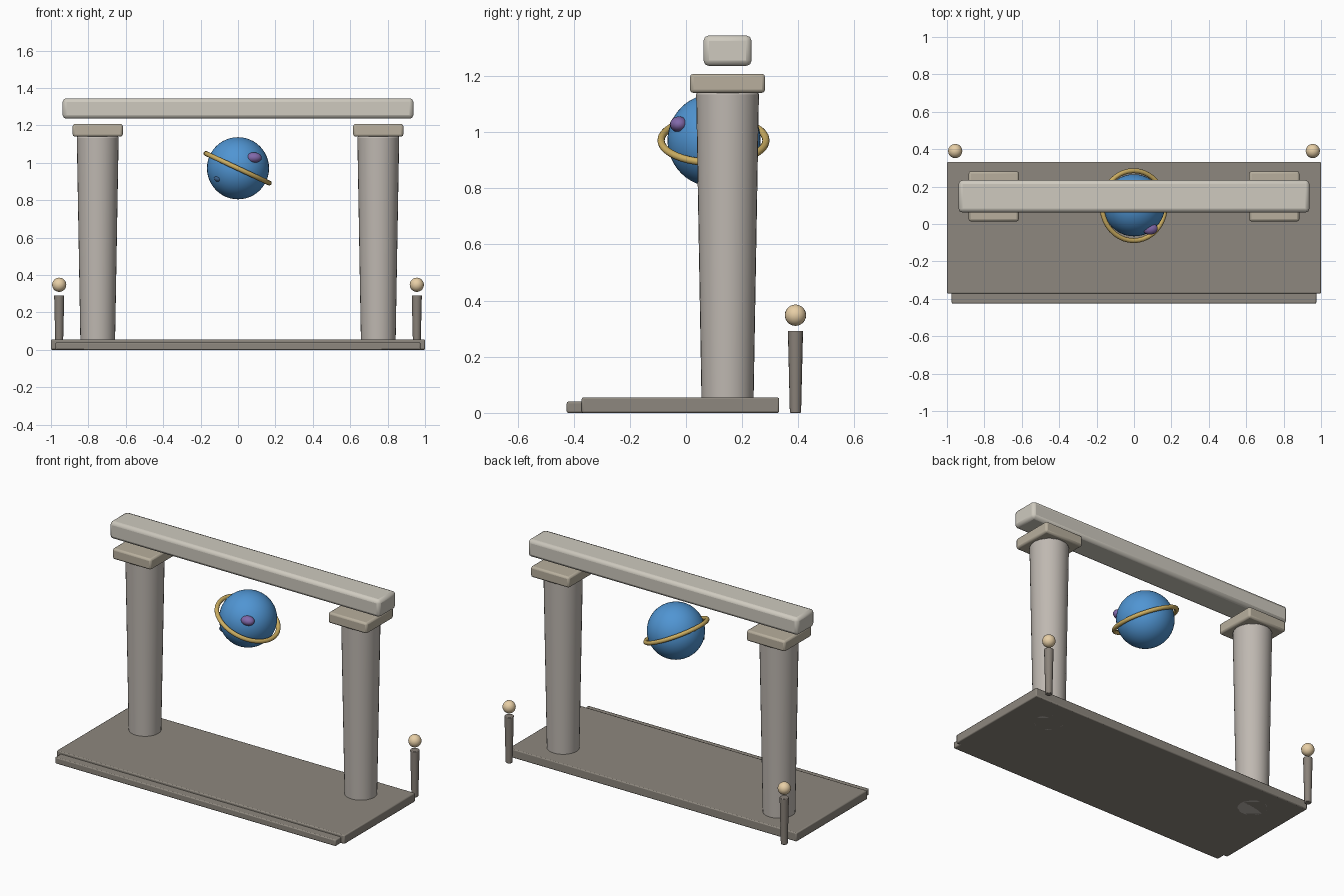
import bpy, math

if "Cube" in bpy.data.objects:
    bpy.data.objects.remove(bpy.data.objects["Cube"])


def material(name, rgb):
    m = bpy.data.materials.new(name)
    m.diffuse_color = (*rgb, 1)
    m.use_nodes = True
    m.node_tree.nodes["Principled BSDF"].inputs["Base Color"].default_value = m.diffuse_color
    return m


STONE = material("pale_stone", (0.62, 0.59, 0.52))
SHAFT = material("column_stone", (0.52, 0.48, 0.44))
CAP = material("cap_stone", (0.48, 0.43, 0.34))
FLOOR = material("floor_stone", (0.27, 0.245, 0.21))
POST = material("post_stone", (0.25, 0.22, 0.19))
GLOW = material("lamp_glow", (0.80, 0.62, 0.38))
BLUE = material("globe_blue", (0.08, 0.30, 0.65))
GOLD = material("ring_gold", (0.60, 0.42, 0.12))
PURPLE = material("spot_purple", (0.22, 0.14, 0.40))
NAVY = material("spot_navy", (0.05, 0.13, 0.28))


def finish(name, mat, bevel=0, segments=2):
    o = bpy.context.object
    o.name = name
    o.data.materials.append(mat)
    if bevel:
        b = o.modifiers.new("bevel", 'BEVEL')
        b.width, b.segments = bevel, segments
        b.limit_method, b.angle_limit = 'ANGLE', math.radians(40)
    bpy.ops.object.shade_smooth_by_angle(angle=math.radians(35))
    return o


def box(name, lo, hi, mat, bevel):
    bpy.ops.mesh.primitive_cube_add(size=1, location=[(a + b) / 2 for a, b in zip(lo, hi)])
    bpy.context.object.scale = [b - a for a, b in zip(lo, hi)]
    bpy.ops.object.transform_apply(location=False, rotation=False, scale=True)
    return finish(name, mat, bevel)


def shaft(name, x, y, z0, z1, r0, r1, sides, mat, bevel):
    bpy.ops.mesh.primitive_cone_add(vertices=sides, radius1=r0, radius2=r1,
                                    depth=z1 - z0, location=(x, y, (z0 + z1) / 2))
    return finish(name, mat, bevel)


def ball(name, loc, radii, mat, seg=32, rings=16):
    bpy.ops.mesh.primitive_uv_sphere_add(segments=seg, ring_count=rings, radius=1, location=loc)
    bpy.context.object.scale = radii
    bpy.ops.object.transform_apply(location=False, rotation=False, scale=True)
    return finish(name, mat)


# platform and front step
box("platform", (-1, -0.372, 0), (1, 0.332, 0.055), FLOOR, 0.006)
box("front_step", (-0.975, -0.425, 0), (0.975, -0.33, 0.04), FLOOR, 0.006)

# columns with caps, and lamp posts behind the platform
for side, s in (("left", -1), ("right", 1)):
    x = 0.75 * s
    shaft(side + "_column", x, 0.148, 0, 1.142, 0.092, 0.112, 32, SHAFT, 0.008)
    box(side + "_cap", (x - 0.134, 0.014, 1.14), (x + 0.134, 0.282, 1.208), CAP, 0.012)
    shaft(side + "_lamp_post", 0.956 * s, 0.39, 0, 0.292, 0.02, 0.027, 16, POST, 0.003)
    ball(side + "_lamp", (0.956 * s, 0.39, 0.348), (0.038,) * 3, GLOW, 20, 12)

# beam floating above the caps
box("beam", (-0.938, 0.062, 1.236), (0.938, 0.234, 1.345), STONE, 0.02)

# globe, its spots and tilted ring
ball("globe", (0, 0.1, 0.971), (0.166,) * 3, BLUE, 40, 24)
ball("large_spot", (0.085, -0.025, 1.028), (0.042, 0.032, 0.028), PURPLE, 20, 12)
ball("small_spot", (-0.1, 0.002, 0.916), (0.028, 0.022, 0.018), NAVY, 20, 12)
bpy.ops.mesh.primitive_torus_add(major_segments=40, minor_segments=12, major_radius=0.187,
                                 minor_radius=0.013, location=(-0.002, 0.098, 0.971),
                                 rotation=(0, math.radians(25), 0))
finish("globe_ring", GOLD)
